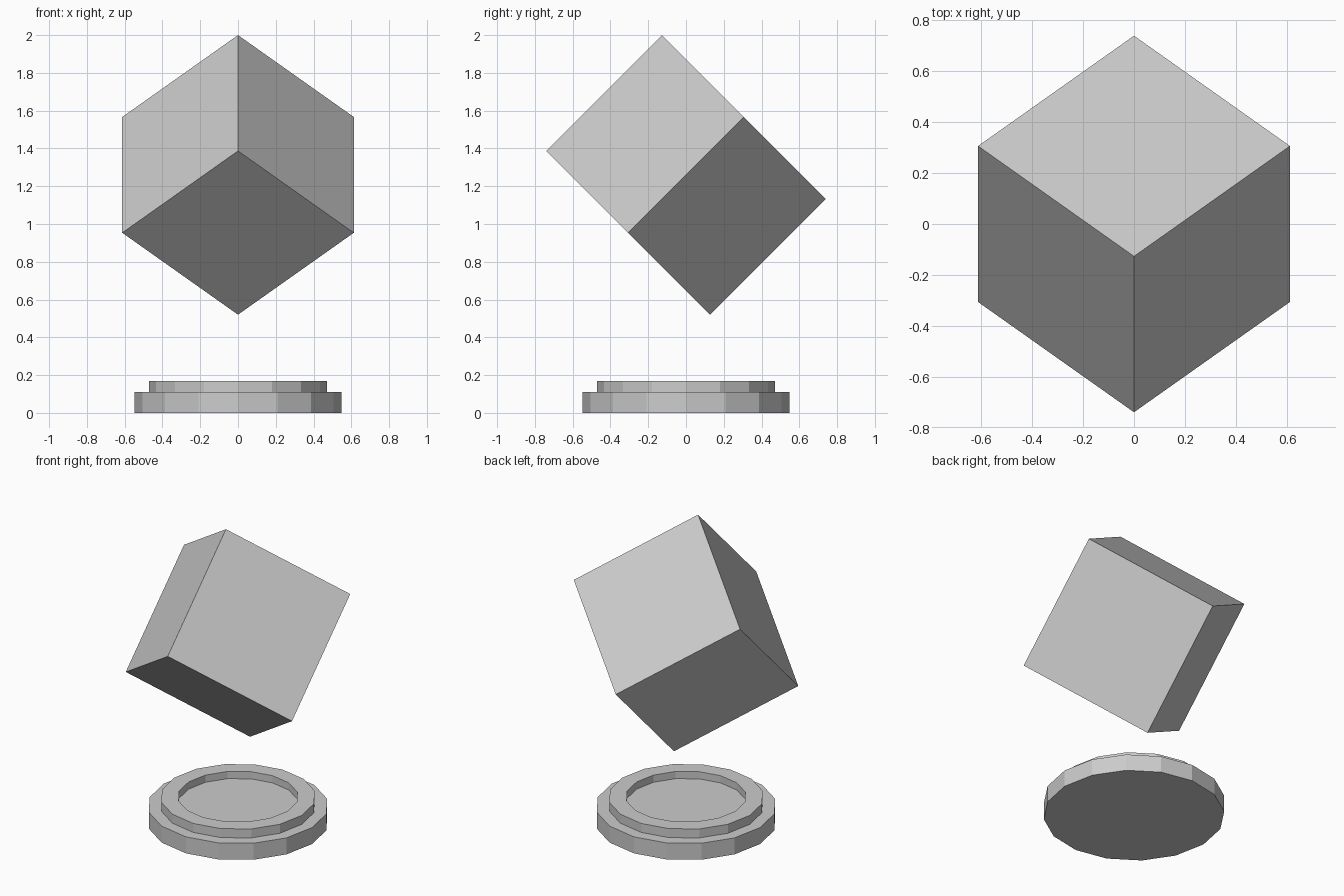
import bpy, bmesh
from math import radians, cos, sin, tau
from mathutils import Matrix, Vector

if "Cube" in bpy.data.objects:
    bpy.data.objects.remove(bpy.data.objects["Cube"])

SIDES = 16


def add_object(name, bm):
    bmesh.ops.recalc_face_normals(bm, faces=bm.faces)
    mesh = bpy.data.meshes.new(name)
    bm.to_mesh(mesh)
    bm.free()
    obj = bpy.data.objects.new(name, mesh)
    bpy.context.collection.objects.link(obj)
    return obj


def lathe(name, profile):
    """Closed faceted solid from (radius, z) points, capped at both ends."""
    bm = bmesh.new()
    rings = [[bm.verts.new((r * cos(tau * i / SIDES), r * sin(tau * i / SIDES), z))
              for i in range(SIDES)] for r, z in profile]
    for a, b in zip(rings, rings[1:]):
        for i in range(SIDES):
            j = (i + 1) % SIDES
            bm.faces.new((a[i], a[j], b[j], b[i]))
    bm.faces.new(rings[0])
    bm.faces.new(rings[-1])
    return add_object(name, bm)


# Stepped round base with a shallow dish in the top
lathe("base", [(0.547, 0), (0.547, 0.11), (0.47, 0.11),
               (0.47, 0.17), (0.364, 0.17), (0.364, 0.122)])

# Floating cube, turned 45 degrees and then tipped 45 degrees back
bm = bmesh.new()
bmesh.ops.create_cube(bm, size=0.867)
cube = add_object("floating_cube", bm)
cube.matrix_world = (Matrix.Translation((0, 0, 1.26))
                     @ Matrix.Rotation(radians(-45), 4, 'X')
                     @ Matrix.Rotation(radians(45), 4, 'Z'))
